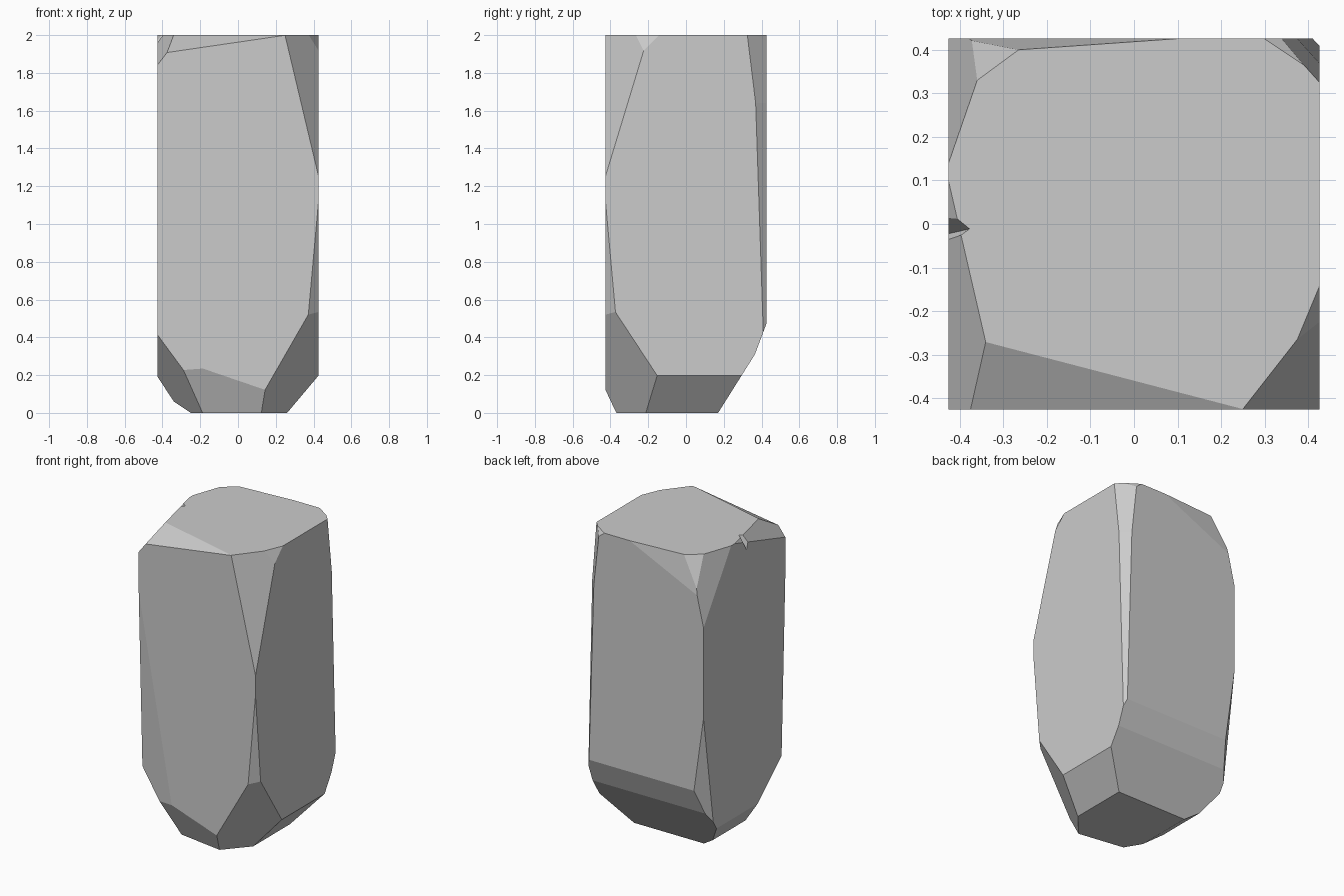
import bpy, bmesh
from mathutils import Vector

if "Cube" in bpy.data.objects:
    bpy.data.objects.remove(bpy.data.objects["Cube"])


def mesh_object(name, bm):
    bmesh.ops.recalc_face_normals(bm, faces=bm.faces)
    mesh = bpy.data.meshes.new(name)
    bm.to_mesh(mesh)
    bm.free()
    obj = bpy.data.objects.new(name, mesh)
    bpy.context.collection.objects.link(obj)
    return obj


def chip(bm, point, outward):
    """Slice away everything on the outward side of a plane and cap the cut."""
    geom = bm.verts[:] + bm.edges[:] + bm.faces[:]
    cut = bmesh.ops.bisect_plane(bm, geom=geom, dist=1e-5, plane_co=point,
                                 plane_no=Vector(outward).normalized(), clear_outer=True)
    edges = [e for e in cut["geom_cut"] if isinstance(e, bmesh.types.BMEdge)]
    if edges:
        bmesh.ops.contextual_create(bm, geom=edges)


# square stone block
bm = bmesh.new()
bmesh.ops.create_cube(bm, size=1)
for v in bm.verts:
    v.co = (v.co.x * 0.853, v.co.y * 0.853, v.co.z * 2 + 1)

# chipped facets as (point on plane, outward direction)
bottom = [
    ((0.14, -0.35, 0), (0.16, -0.14, -0.092)),
    ((-0.17, -0.35, 0), (-0.20, -0.12, -0.135)),
    ((0, -0.35, 0), (-0.13, -0.85, -0.38)),
    ((0.26, 0, 0), (0.19, 0, -0.16)),
    ((0, 0.17, 0), (0, 0.35, -0.22)),
    ((0, 0.38, 0.35), (0, 0.12, -0.045)),
    ((-0.34, 0, 0.06), (-0.13, 0, -0.085)),
    ((-0.25, 0, 0), (-0.06, 0, -0.09)),
]
upright_edges = [
    ((0.25, -0.425, 2), (0.16, -0.125, 0.038)),
    ((0.375, -0.265, 2), (0.12, -0.05, 0.05)),
    ((0.425, -0.425, 1.09), (1, -1, -0.09)),
    ((0.395, 0.425, 1), (1, 0.9, 0.03)),
    ((0.425, 0.33, 1.97), (1, 0.9, 0.11)),
    ((-0.425, 0.425, 0.95), (-1, 1, -0.14)),
    ((-0.42, -0.425, 1.5), (-0.185, -1, -0.033)),
]
top = [
    ((-0.36, 0.33, 2), (-0.07, 0.095, 0.05)),
    ((-0.36, 0.33, 2), (-0.13, 0.045, 0.03)),
    ((-0.265, 0.40, 2), (-0.07, 1, 0.15)),
    ((0.38, 0.38, 1.99), (0.4, 0.6, 0.5)),
    ((0.25, -0.425, 2), (-0.146, -0.56, 1)),
    ((-0.365, -0.265, 1.97), (-0.13, -0.03, 0.1)),
]
for point, outward in bottom + upright_edges + top:
    chip(bm, point, outward)
stone = mesh_object("stone_pillar", bm)

# small V notch in the left rim
bm = bmesh.new()
for co in [(-0.46, 0.085, 2.05), (-0.46, -0.085, 2.05), (-0.35, -0.005, 2.05), (-0.46, -0.03, 1.85)]:
    bm.verts.new(co)
bmesh.ops.convex_hull(bm, input=bm.verts[:])
notch = mesh_object("notch_cutter", bm)
notch.hide_render = True
notch.hide_set(True)
mod = stone.modifiers.new("notch", 'BOOLEAN')
mod.operation = 'DIFFERENCE'
mod.solver = 'EXACT'
mod.object = notch
